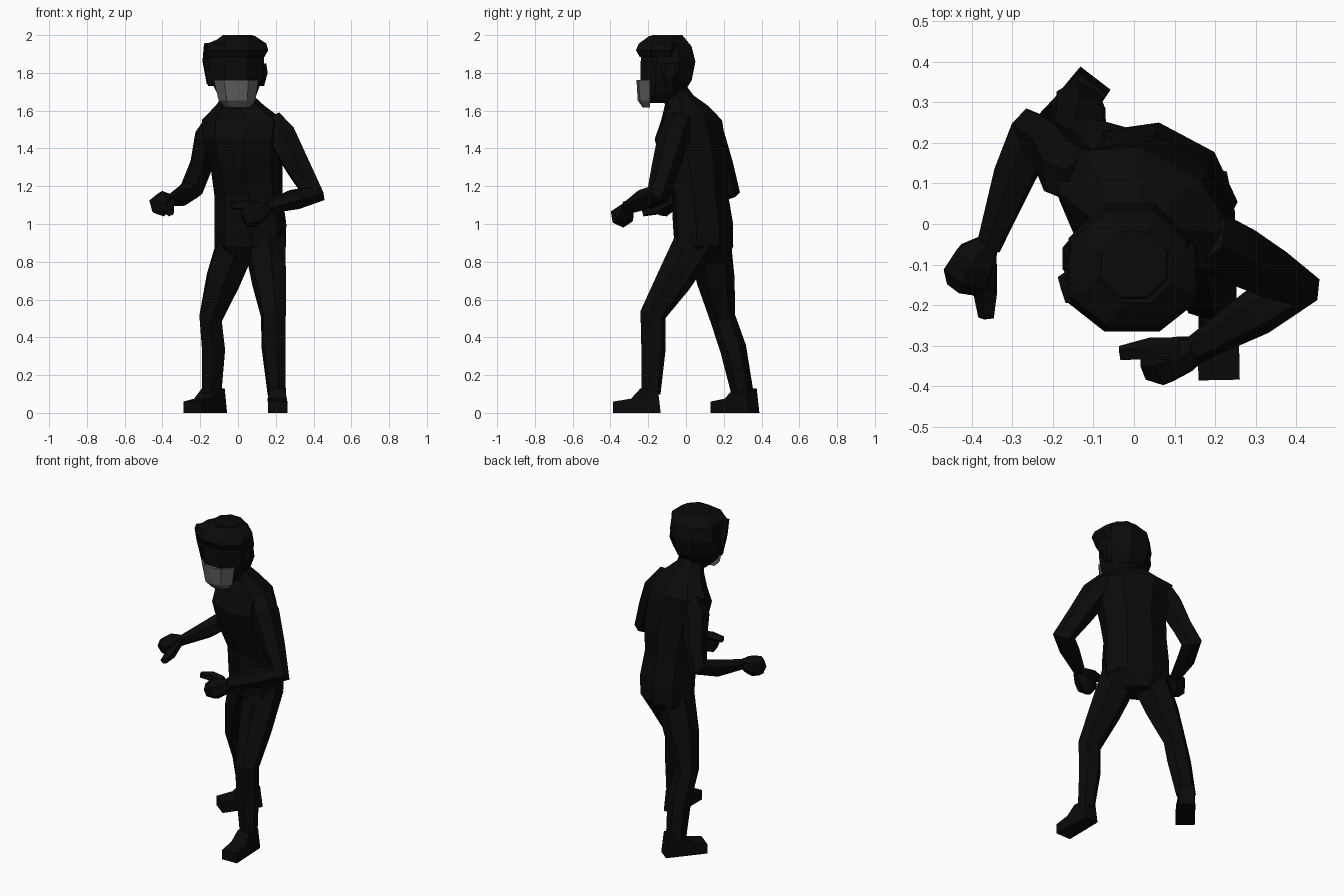
import bpy, bmesh, math
from mathutils import Vector, Matrix


def material(name, v):
    m = bpy.data.materials.new(name)
    m.diffuse_color = (v, v, v, 1)
    return m


DARK = material("dark", 0.003)
GREY = material("grey", 0.11)


def loft(name, rings, mat=DARK):
    """Skin a list of equal-length point loops and cap both ends."""
    bm = bmesh.new()
    loops = [[bm.verts.new(p) for p in r] for r in rings]
    n = len(loops[0])
    for a, b in zip(loops, loops[1:]):
        for i in range(n):
            j = (i + 1) % n
            bm.faces.new((a[i], a[j], b[j], b[i]))
    bm.faces.new(loops[0][::-1])
    bm.faces.new(loops[-1])
    bmesh.ops.recalc_face_normals(bm, faces=bm.faces)
    me = bpy.data.meshes.new(name)
    bm.to_mesh(me)
    bm.free()
    me.materials.append(mat)
    ob = bpy.data.objects.new(name, me)
    bpy.context.collection.objects.link(ob)
    return ob


def stack(name, rows, turn=0, n=8, mat=DARK):
    """Loft of horizontal rings: (cx, cy, z, half width, half depth)."""
    rings = []
    k = 1 / math.cos(math.pi / n)
    rot = Matrix.Rotation(math.radians(turn), 3, 'Z')
    for cx, cy, z, rx, ry in rows:
        ang = [(i + 0.5) * math.tau / n for i in range(n)]
        rings.append([rot @ Vector((k * rx * math.cos(a), k * ry * math.sin(a), 0))
                      + Vector((cx, cy, z)) for a in ang])
    return loft(name, rings, mat)


def limb(name, rows, n=6):
    """Tube along a path: (x, y, z, radius)."""
    pts = [Vector(r[:3]) for r in rows]
    rings, q, last = [], None, None
    for i, p in enumerate(pts):
        t = Vector()
        if i:
            t += (p - pts[i - 1]).normalized()
        if i < len(pts) - 1:
            t += (pts[i + 1] - p).normalized()
        t.normalize()
        q = t.to_track_quat('Z', 'Y') if q is None else last.rotation_difference(t) @ q
        last = t
        r = rows[i][3] * 1.06
        rings.append([p + q @ Vector((r * math.cos(a), r * math.sin(a), 0))
                      for a in [(k + 0.5) * math.tau / n for k in range(n)]])
    return loft(name, rings)


def shoe(name, heel, toe, w0, w1):
    """Side profile swept across the shoe width, from heel to toe."""
    h, t = Vector((*heel, 0)), Vector((*toe, 0))
    side = (t - h).normalized().cross(Vector((0, 0, 1)))
    profile = [(0, 0, w0), (0.06, 0.13, w0 * .9), (0.42, 0.13, w0 * .9),
               (0.62, 0.075, w1), (1, 0.06, w1), (1, 0, w1)]
    loft(name, [[h.lerp(t, u) + Vector((0, 0, z)) + side * s * w for u, z, w in profile]
                for s in (-1, 1)])


# Torso, twisted with the +x shoulder forward
stack("torso", [
    (0.06, 0.11, 0.79, .10, .08), (0.065, 0.095, 0.88, .185, .135),
    (0.065, 0.09, 1.0, .185, .14), (0.055, 0.075, 1.15, .175, .13),
    (0.045, 0.045, 1.3, .18, .16), (0.03, 0.02, 1.45, .205, .165),
    (0.025, 0.03, 1.55, .215, .135), (0.01, 0.0, 1.63, .12, .1),
    (0.0, -0.04, 1.68, .075, .075), (0.0, -0.08, 1.74, .07, .07)], turn=-28)

# Legs and shoes
limb("rear_leg", [(0.0, .12, .92, .11), (-.08, .158, .7, .095), (-.145, .195, .5, .064),
                  (-.13, .25, .34, .066), (-.14, .3, .1, .055)])
limb("front_leg", [(.14, .06, .92, .11), (.165, -.065, .7, .09), (.187, -.175, .52, .066),
                   (.188, -.172, .34, .062), (.205, -.185, .1, .048)])
shoe("rear_shoe", (-.095, .36), (-.245, .165), .047, .056)
shoe("front_shoe", (.205, -.135), (.21, -.385), .045, .051)

# Arms bent at the elbow
limb("right_arm", [(-.11, .11, 1.53, .07), (-.16, .13, 1.45, .075), (-.195, .185, 1.31, .062),
                   (-.245, .225, 1.185, .062), (-.295, .12, 1.15, .052),
                   (-.36, -.06, 1.125, .03)])
limb("left_arm", [(.17, -.03, 1.54, .07), (.235, -.065, 1.46, .08), (.32, -.11, 1.3, .068),
                  (.4, -.15, 1.155, .062), (.3, -.22, 1.13, .055), (.15, -.31, 1.085, .033)])

# Fists with thumbs
limb("right_fist", [(-.36, -.05, 1.13, .03), (-.39, -.085, 1.12, .055),
                    (-.41, -.125, 1.1, .062), (-.42, -.155, 1.085, .042)])
limb("right_thumb", [(-.365, -.08, 1.13, .03), (-.365, -.16, 1.08, .032),
                     (-.363, -.23, 1.06, .02)], n=5)
limb("left_fist", [(.155, -.31, 1.085, .033), (.115, -.325, 1.06, .05),
                   (.07, -.34, 1.04, .06), (.03, -.345, 1.025, .04)])
limb("left_thumb", [(.11, -.31, 1.09, .028), (.04, -.31, 1.1, .028),
                    (-.035, -.32, 1.095, .018)], n=5)

# Head
stack("head", [
    (0, -.125, 1.64, .06, .08), (-.005, -.12, 1.69, .105, .105),
    (-.01, -.105, 1.76, .135, .135), (-.012, -.095, 1.86, .15, .145),
    (-.012, -.1, 1.94, .145, .13), (0.0, -.1, 2.0, .08, .08)])

# Hair fringe and side locks overhanging the face
stack("hair_fringe", [
    (-.01, -.13, 1.885, .15, .115), (-.005, -.135, 1.92, .165, .13),
    (-.005, -.125, 1.955, .155, .125), (0.01, -.11, 1.995, .08, .085)])
limb("hair_lock", [(-.15, -.17, 1.95, .03), (-.16, -.14, 1.86, .028),
                   (-.145, -.13, 1.74, .02)], n=5)

# Ears
for s in (-1, 1):
    stack("ear", [(-.01 + s * .13, -.085, 1.73, .018, .02),
                  (-.01 + s * .145, -.085, 1.8, .022, .045),
                  (-.01 + s * .145, -.08, 1.85, .015, .035)], n=6)

# Face mask wrapped around the jaw
loft("face_mask", [[(cx - w, -.19, z), (cx - .55 * w, f + .012, z), (cx, f, z),
                    (cx + .55 * w, f + .012, z), (cx + w, -.19, z)]
                   for cx, w, f, z in ((0, .065, -.23, 1.618), (-.005, .098, -.256, 1.655),
                                       (-.01, .118, -.262, 1.762))], GREY)
